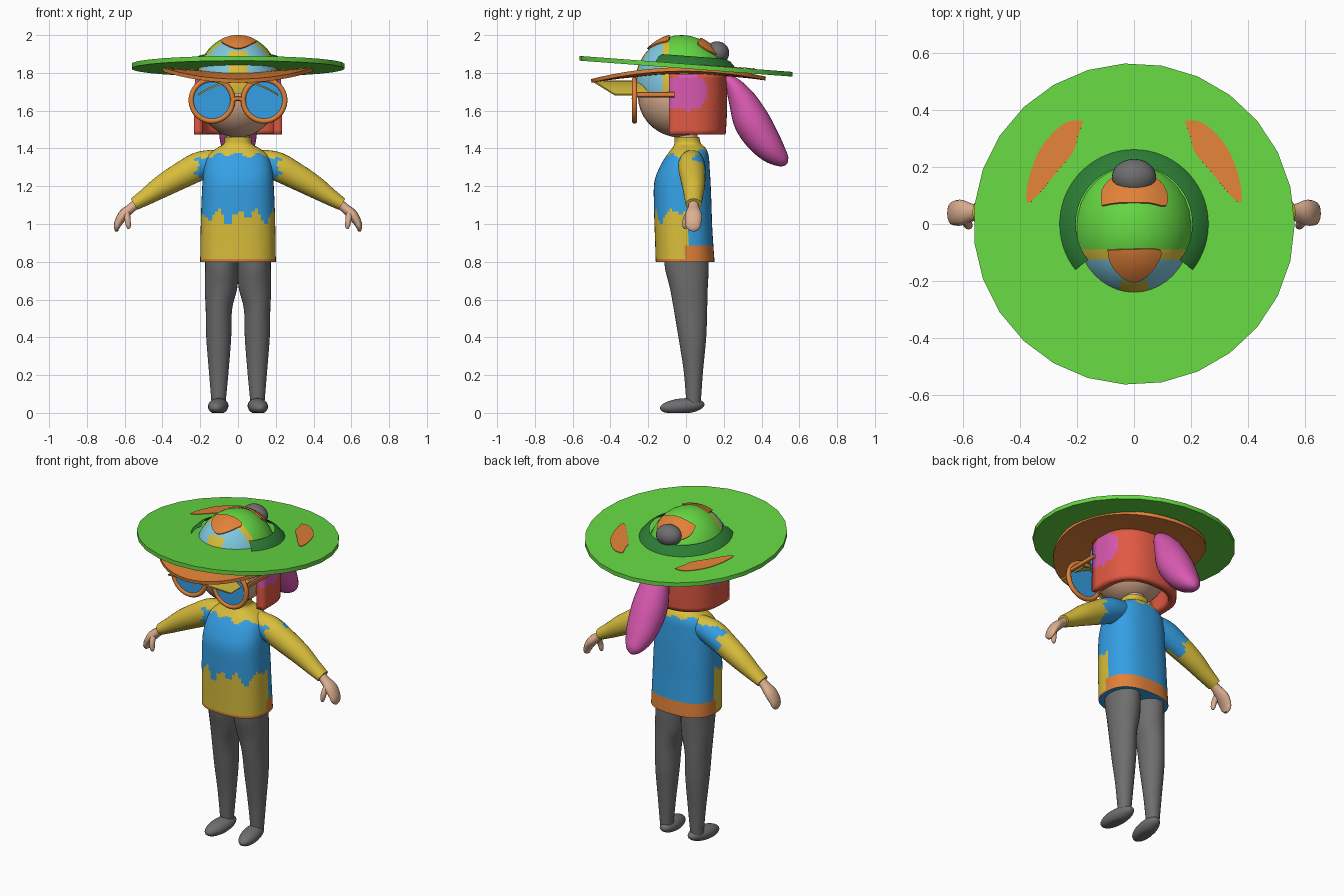
import bpy, bmesh, math
from mathutils import Vector

if "Cube" in bpy.data.objects:
    bpy.data.objects.remove(bpy.data.objects["Cube"])

COLORS = {"green": (.13, .68, .055), "dark_green": (.025, .2, .035), "orange": (.75, .22, .04),
          "light_blue": (.21, .58, .74), "blue": (.035, .35, .78), "yellow": (.7, .52, .045),
          "grey": (.155, .155, .155), "skin": (.72, .43, .28), "red": (.75, .1, .055), "magenta": (.7, .1, .44)}
M = {}
for n, c in COLORS.items():
    M[n] = bpy.data.materials.new(n)
    M[n].diffuse_color = (*c, 1)


def finish(name, bm, mats, rule=None, angle=40, solid=0):
    """Turn a bmesh into an object; rule(center) picks a colour name for each face."""
    bmesh.ops.recalc_face_normals(bm, faces=bm.faces)
    if rule:
        for f in bm.faces:
            f.material_index = mats.index(rule(f.calc_center_median()))
    me = bpy.data.meshes.new(name)
    bm.to_mesh(me)
    bm.free()
    ob = bpy.data.objects.new(name, me)
    bpy.context.collection.objects.link(ob)
    for m in mats:
        me.materials.append(M[m])
    bpy.ops.object.select_all(action='DESELECT')
    ob.select_set(True)
    bpy.context.view_layer.objects.active = ob
    if solid:
        md = ob.modifiers.new("thickness", 'SOLIDIFY')
        md.thickness, md.offset = abs(solid), (1 if solid > 0 else -1)
        bpy.ops.object.modifier_apply(modifier=md.name)
    bpy.ops.object.shade_smooth_by_angle(angle=math.radians(angle))
    return ob


def smooth(keys, sub):
    """Catmull-Rom interpolation through rows of numbers."""
    out, n = [], len(keys)
    for i in range(n - 1):
        p = [keys[max(0, min(n - 1, i + k))] for k in (-1, 0, 1, 2)]
        for s in range(sub):
            t = s / sub
            out.append([.5 * (2*b + (c-a)*t + (2*a-5*b+4*c-d)*t*t + (3*b-a-3*c+d)*t**3)
                        for a, b, c, d in zip(*p)])
    return out + [list(keys[-1])]


def skin_rings(rings, cap=True, closed=True):
    bm = bmesh.new()
    rows = [[bm.verts.new(p) for p in r] for r in rings]
    n = len(rows[0])
    for a, b in zip(rows, rows[1:]):
        for i in range(n if closed else n - 1):
            bm.faces.new((a[i], a[(i+1) % n], b[(i+1) % n], b[i]))
    if cap:
        bm.faces.new(rows[0])
        bm.faces.new(rows[-1])
    return bm


def column(keys, sub=5, seg=32, power=2.0):
    """Upright loft, rows of (z, center x, radius x, y min, y max)."""
    rings = []
    for z, cx, rx, y0, y1 in smooth(keys, sub):
        ring = []
        for i in range(seg):
            a = 2 * math.pi * i / seg
            c, s = math.cos(a), math.sin(a)
            ring.append((cx + rx * math.copysign(abs(c)**(2/power), c),
                         (y0+y1)/2 + (y1-y0)/2 * math.copysign(abs(s)**(2/power), s), z))
        rings.append(ring)
    return skin_rings(rings)


def tube(keys, axis, sub=4, seg=16):
    """Loft along a path, rows of (x, y, z, radius along axis, other radius)."""
    ks = smooth(keys, sub)
    P = [Vector(k[:3]) for k in ks]
    rings = []
    for i, k in enumerate(ks):
        t = (P[min(i+1, len(P)-1)] - P[max(i-1, 0)]).normalized()
        a = Vector(axis)
        a = (a - t * a.dot(t)).normalized()
        b = t.cross(a)
        rings.append([P[i] + a*k[3]*math.cos(w) + b*k[4]*math.sin(w)
                      for w in (2*math.pi*j/seg for j in range(seg))])
    return skin_rings(rings)


def ball(c, r, u=32, v=18):
    bm = bmesh.new()
    bmesh.ops.create_uvsphere(bm, u_segments=u, v_segments=v, radius=1)
    for p in bm.verts:
        p.co = [c[i] + r[i] * p.co[i] for i in range(3)]
    return bm


def cut(bm, co, no, clear=False):
    bmesh.ops.bisect_plane(bm, geom=bm.verts[:] + bm.edges[:] + bm.faces[:],
                           plane_co=co, plane_no=no, clear_inner=clear)


def plate(name, outline, height, mat, thick=.008):
    """Thin patch with a given outline, draped over height(x, y)."""
    pts = smooth(outline + outline[:1], 3)[:-1]
    mx, my = (sum(p[i] for p in pts) / len(pts) for i in (0, 1))
    rings = []
    for f in (1, .75, .5, .25, .05):
        q = [(mx + (x-mx)*f, my + (y-my)*f) for x, y in pts]
        rings.append([(x, y, height(x, y)) for x, y in q])
    bm = skin_rings(rings, cap=False)
    bm.faces.new([v for v in bm.verts][-len(pts):])
    finish(name, bm, [mat], solid=thick)


# Shirt: patterned front, plain back, hem
def shirt_rule(c):
    wave = .035 * math.sin(c.x * 62 + 1.6) + .02 * math.sin(c.x * 31 + c.y * 40)
    if c.z < .801:
        return "blue"
    if c.z < .815 or (c.y > 0 and c.z < .885):
        return "orange"
    if c.z > 1.365 + .3 * wave + (.02 if c.y > .03 else 0):
        return "yellow"
    return "yellow" if c.y < .3 * wave and c.z < 1.045 + wave else "blue"


finish("shirt", column([(.8, 0, .2, -.16, .15), (.815, 0, .2, -.161, .15), (.885, 0, .199, -.163, .145),
                        (1, 0, .197, -.167, .138), (1.1, 0, .194, -.17, .135), (1.22, 0, .188, -.168, .13),
                        (1.3, 0, .18, -.14, .125), (1.36, 0, .16, -.105, .12), (1.4, 0, .115, -.075, .105),
                        (1.425, 0, .075, -.062, .08), (1.46, 0, .072, -.062, .07)], 6, 64, 2.5),
       ["blue", "yellow", "orange"], shirt_rule)
finish("neck", column([(1.44, 0, .06, -.05, .06), (1.52, 0, .06, -.05, .06)], 1), ["skin"])


def sleeve_rule(c):
    edge = .215 + (.075 if c.y > .04 else 0) + .02 * math.sin(c.z * 90)
    return "blue" if abs(c.x) < edge and c.z < 1.35 + (.015 if c.y > .04 else 0) else "yellow"


for side, s in (("left", 1), ("right", -1)):
    def mir(rows):
        return [(s * r[0], *r[1:]) for r in rows]
    # Arm and hand
    finish(side + "_sleeve", tube(mir([(.1, .03, 1.335, .06, .06), (.2, .03, 1.308, .072, .075),
           (.3, .035, 1.257, .068, .07), (.4, .04, 1.2, .06, .06), (.48, .04, 1.148, .05, .046),
           (.55, .04, 1.105, .042, .034)]), (0, 1, 0), 7, 28), ["yellow", "blue"], sleeve_rule)
    finish(side + "_hand", tube(mir([(.53, .04, 1.115, .027, .025), (.565, .04, 1.085, .03, .025),
           (.605, .04, 1.05, .045, .028), (.632, .038, 1.01, .043, .022), (.642, .036, .98, .036, .015),
           (.642, .034, .962, .015, .008)]), (0, 1, 0)), ["skin"], angle=60)
    finish(side + "_thumb", tube(mir([(.59, .02, 1.06, .018, .018), (.585, 0, 1.025, .017, .016),
           (.58, -.005, .99, .014, .013), (.578, -.005, .975, .006, .006)]), (0, 1, 0), 3, 12), ["skin"], angle=60)
    # Leg and shoe
    finish(side + "_leg", column([(z, s * cx, r, a, b) for z, cx, r, a, b in [
        (.86, .085, .088, -.12, .12), (.76, .086, .088, -.11, .12), (.66, .09, .086, -.085, .115),
        (.55, .101, .07, -.065, .112), (.4, .102, .066, -.04, .107), (.22, .102, .052, -.012, .09),
        (.05, .103, .037, .002, .078)]]), ["grey"])
    bm = ball((s * .105, -.02, .035), (.053, .118, .042), 24, 14)
    for v in bm.verts:
        v.co.z = max(0, v.co.z + (v.co.y + .02) * .08)
        v.co.x += s * -.1 * (v.co.y + .02)
    finish(side + "_shoe", bm, ["grey"], angle=50)
    # Glasses: rim, lens, temple
    bpy.ops.mesh.primitive_torus_add(location=(s * .138, -.272, 1.655), rotation=(math.pi / 2, 0, 0),
                                     major_radius=.11, minor_radius=.014, major_segments=36, minor_segments=10)
    rim = bpy.context.object
    rim.name = side + "_glasses_rim"
    rim.data.materials.append(M["orange"])
    bpy.ops.object.shade_smooth_by_angle(angle=1)
    bpy.ops.mesh.primitive_cylinder_add(vertices=36, radius=.108, depth=.008,
                                        location=(s * .138, -.272, 1.655), rotation=(math.pi / 2, 0, 0))
    bpy.context.object.name = side + "_lens"
    bpy.context.object.data.materials.append(M["blue"])
    finish(side + "_temple", tube(mir([(.238, -.275, 1.685, .01, .014), (.238, -.06, 1.685, .01, .014)]),
                                  (1, 0, 0), 1, 8), ["orange"])
    # Brim crescents
    plate(side + "_brim_crescent", [(s * x, y) for x, y in [
        (.178, .362), (.225, .362), (.275, .33), (.335, .255), (.372, .15), (.376, .075), (.335, .105),
        (.27, .185), (.215, .25), (.2, .3)]], lambda x, y: 1.8485 - .075 * y, "orange", .003)

finish("glasses_bridge", tube([(-.035, -.275, 1.655, .01, .012), (0, -.278, 1.665, .01, .012),
                               (.035, -.275, 1.655, .01, .012)], (0, 1, 0), 3, 8), ["orange"])

# Head
finish("head", ball((0, -.03, 1.68), (.208, .225, .222)), ["skin"])


# Hair: open shell around the sides and back
def hair_rule(c):
    return "magenta" if (c.y / .115)**2 + ((c.z - 1.7) / .1)**2 < 1 else "red"


rings = []
for k in range(15):
    f = k / 14
    z, rx, ry = 1.475 + .32 * f, .234 - .006 * f, .21 + .008 * math.sin(f * 3)
    row = [(rx, -.09, z), (rx, -.045, z)]
    for i in range(41):
        a = math.pi * i / 40
        row.append((rx * math.copysign(abs(math.cos(a))**.85, math.cos(a)), ry * math.sin(a)**.85, z))
    rings.append(row + [(-rx, -.045, z), (-rx, -.09, z)])
hair = finish("hair", skin_rings(rings, cap=False, closed=False), ["red", "magenta"], hair_rule)
md = hair.modifiers.new("thickness", 'SOLIDIFY')
md.thickness = .045
md.offset = -1 if hair.data.polygons[0].normal.x * hair.data.polygons[0].center.x > 0 else 1
finish_tail = tube([(0, .21, 1.775, .025, .02), (0, .25, 1.735, .06, .045), (0, .3, 1.65, .085, .075),
                    (0, .345, 1.55, .102, .095), (0, .4, 1.46, .098, .09), (0, .46, 1.385, .08, .07),
                    (0, .515, 1.335, .045, .038), (0, .535, 1.32, .01, .01)], (1, 0, 0), 4, 24)
finish("ponytail", finish_tail, ["magenta"], angle=60)

# Cap dome with front panels
CC, CR = (0, -.025, 1.74), (.222, .246, .26)


def cap_rule(c):
    if c.y > -.09:
        return "green"
    if c.y > -.125 or (abs(c.x) < .05 and c.z < 1.915):
        return "yellow"
    return "light_blue"


bm = ball(CC, CR, 40, 24)
cut(bm, (0, 0, 1.69), (0, 0, 1), True)
for co, no in [((0, -.09, 0), (0, 1, 0)), ((0, -.125, 0), (0, 1, 0)), ((.05, 0, 0), (1, 0, 0)),
               ((-.05, 0, 0), (1, 0, 0)), ((0, 0, 1.915), (0, 0, 1)), ((0, 0, 1.79), (0, 0, 1))]:
    cut(bm, co, no)
low = [f for f in bm.faces if f.calc_center_median().y > -.09 and f.calc_center_median().z < 1.79]
bmesh.ops.delete(bm, geom=low, context='FACES')
finish("cap", bm, ["green", "yellow", "light_blue"], cap_rule)


def on_cap(x, y):
    return CC[2] + CR[2] * math.sqrt(max(0, 1 - (x/CR[0])**2 - ((y-CC[1])/CR[1])**2)) + .002


plate("cap_front_patch", [(-.09, -.09), (0, -.087), (.09, -.09), (.08, -.135), (.045, -.18), (0, -.2),
                          (-.045, -.18), (-.08, -.135)], on_cap, "orange")
plate("cap_back_patch", [(-.11, .062), (-.05, .072), (.05, .072), (.11, .062), (.11, .115), (.07, .16),
                         (0, .172), (-.07, .16), (-.11, .115)], on_cap, "orange")
finish("cap_button", ball((0, .165, 1.905), (.078, .064, .062), 24, 14), ["grey"])

# Wide tilted hat brim and its band
rings = [[(r * math.cos(a), r * math.sin(a), 1.835 + h - .075 * r * math.sin(a))
          for a in (2 * math.pi * i / 27 for i in range(27))]
         for r, h in ((.2, .0125), (.565, .0125), (.565, -.0125), (.2, -.0125), (.2, .0125))]
finish("hat_brim", skin_rings(rings, cap=False), ["green"], angle=30)
band = [[(r * math.cos(a), r * math.sin(a), 1.847 + h - .075 * r * math.sin(a))
         for a in (math.radians(-38 + 256 * i / 48) for i in range(49))]
        for r, h in ((.262, 0), (.235, .03), (.205, .043))]
finish("hat_band", skin_rings(band, cap=False, closed=False), ["dark_green"])

# Saddle-shaped under brim
rings = []
for f in (.35, .5, .65, .8, .9, 1):
    q = [(.4 * f * math.cos(a), -.04 + .46 * f * math.sin(a)) for a in (math.pi * i / 24 for i in range(48))]
    rings.append([(x, y, 1.79 + .12 * x * x - .17 * y * y) for x, y in q])
finish("under_brim", skin_rings(rings, cap=False), ["orange"], solid=.02)

# Curved visor under the brim
rings = []
for j in range(7):
    row = []
    for i in range(21):
        x = -.21 + .021 * i
        front, back = -.49 + 2.6 * x * x, -.25 + 1.4 * x * x
        row.append((x, back + (front - back) * j / 6, 1.75 - 1.6 * x * x))
    rings.append(row)
finish("visor", skin_rings(rings, cap=False, closed=False), ["yellow"], solid=.009)

for m in bpy.data.materials:
    if m.users and not m.is_grease_pencil:
        m.use_nodes = True
        m.node_tree.nodes["Principled BSDF"].inputs["Base Color"].default_value = m.diffuse_color
